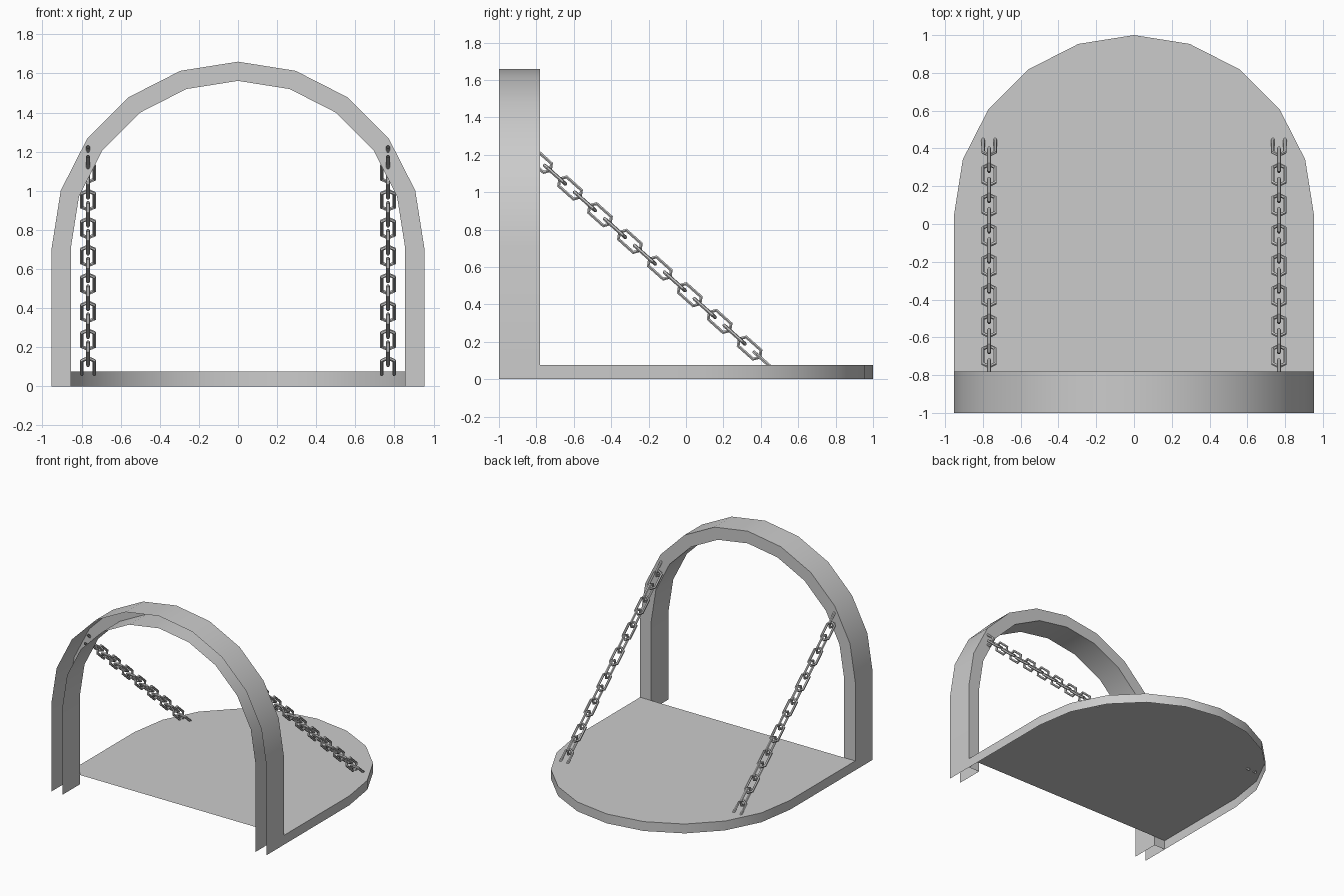
import bpy, bmesh, math
from mathutils import Vector

if "Cube" in bpy.data.objects:
    bpy.data.objects.remove(bpy.data.objects["Cube"])

R_OUT, R_IN = 0.953, 0.855
BACK, JOIN = -1.0, -0.78
SPRING = 0.707
THICK = 0.075


def arch_points(r, start, spring):
    """Straight leg, ten-sided half circle, straight leg."""
    pts = [(r, start)]
    for i in range(11):
        a = math.pi * i / 10
        pts.append((r * math.cos(a), spring + r * math.sin(a)))
    return pts + [(-r, start)]


def finish(bm, name):
    mesh = bpy.data.meshes.new(name)
    bm.to_mesh(mesh)
    bm.free()
    ob = bpy.data.objects.new(name, mesh)
    bpy.context.collection.objects.link(ob)
    bpy.ops.object.select_all(action='DESELECT')
    ob.select_set(True)
    bpy.context.view_layer.objects.active = ob
    bpy.ops.object.shade_smooth_by_angle(angle=math.radians(30))
    return ob


def strip(bm, a, b):
    for i in range(len(a) - 1):
        bm.faces.new((a[i], a[i + 1], b[i + 1], b[i]))


# Arch frame: outer skin, face ring and inner skin; open at the wall side and feet
bm = bmesh.new()
rows = []
for r, y in ((R_OUT, BACK), (R_OUT, JOIN), (R_IN, JOIN), (R_IN, BACK)):
    rows.append([bm.verts.new((x, y, z)) for x, z in arch_points(r, 0, SPRING)])
for a, b in zip(rows, rows[1:]):
    strip(bm, b, a)
bm.normal_update()
if max(bm.faces, key=lambda f: f.calc_center_median().z).normal.z < 0:
    bmesh.ops.reverse_faces(bm, faces=bm.faces[:])
finish(bm, "arch_frame")

# Lowered deck: top sheet and rim, open underneath and at the hinge edge
bm = bmesh.new()
outline = arch_points(R_OUT, JOIN, 1.0 - R_OUT)
low = [bm.verts.new((x, y, 0)) for x, y in outline]
top = [bm.verts.new((x, y, THICK)) for x, y in outline]
strip(bm, low, top)
bm.faces.new(top)
finish(bm, "deck")

# Chains: alternating hexagonal links, the end links cut where they enter the parts
FIRST = Vector((0, -0.78, 1.165))
STEP = Vector((0, 0.08, -0.0713))
LINKS = 16
TIP, SHOULDER, HALF_W, WIRE = 0.074, 0.053, 0.032, 0.010


def make_chain(x, name):
    cu = bpy.data.curves.new(name + "_path", 'CURVE')
    cu.dimensions = '3D'
    cu.bevel_depth = WIRE
    cu.bevel_resolution = 1
    along = STEP.normalized()
    side = Vector((1, 0, 0))
    up = along.cross(side)
    for i in range(LINKS):
        across = side if i % 2 else up
        shape = [(SHOULDER, HALF_W), (-SHOULDER, HALF_W), (-TIP, 0),
                 (-SHOULDER, -HALF_W), (SHOULDER, -HALF_W)]
        cut = i in (0, LINKS - 1)
        if i == 0:
            shape = [(-u, v) for u, v in shape]
        if not cut:
            shape.append((TIP, 0))
        centre = FIRST + STEP * i + Vector((x, 0, 0))
        sp = cu.splines.new('POLY')
        sp.points.add(len(shape) - 1)
        for p, (u, v) in zip(sp.points, shape):
            p.co = (*(centre + along * u + across * v), 1)
        sp.use_cyclic_u = not cut
    tmp = bpy.data.objects.new(name + "_path", cu)
    bpy.context.collection.objects.link(tmp)
    dg = bpy.context.evaluated_depsgraph_get()
    mesh = bpy.data.meshes.new_from_object(tmp.evaluated_get(dg))
    bpy.data.objects.remove(tmp)
    for poly in mesh.polygons:
        poly.use_smooth = False
    bpy.context.collection.objects.link(bpy.data.objects.new(name, mesh))


make_chain(-0.767, "left_chain")
make_chain(0.767, "right_chain")
